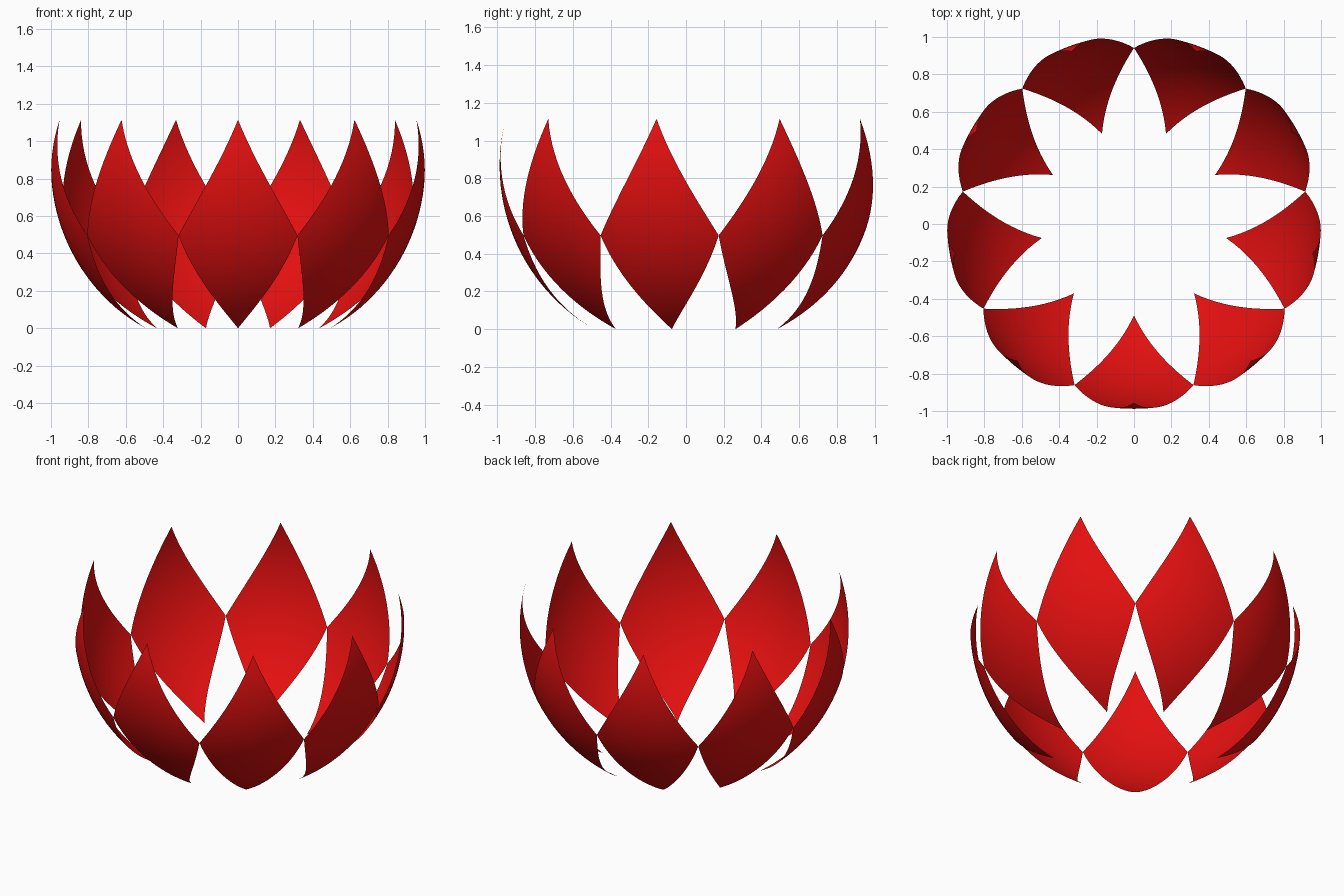
import bpy
import bmesh
import math

if "Cube" in bpy.data.objects:
    bpy.data.objects.remove(bpy.data.objects["Cube"])

PETALS = 9
CENTRE_Z = 0.866          # centre of the unit sphere all petals lie on
CENTRE_Y = 0.012          # centres the odd ring in y
LAT_LOW, LAT_MID, LAT_TOP = (math.asin(z - CENTRE_Z) for z in (0.0, 0.497, 1.115))
HALF = math.pi / PETALS   # half angle where neighbours touch
ROWS, COLS = 14, 14

red = bpy.data.materials.new("petal red")
red.diffuse_color = (0.78, 0.005, 0.005, 1)
red.use_nodes = True
red.node_tree.nodes["Principled BSDF"].inputs["Base Color"].default_value = red.diffuse_color


def half_angle(lat):
    """Half width of a petal at a latitude: rounded below, hollow above."""
    if lat < LAT_MID:
        t, k = (lat - LAT_LOW) / (LAT_MID - LAT_LOW), 0.52
    else:
        t, k = (LAT_TOP - lat) / (LAT_TOP - LAT_MID), -0.27
    return HALF * (t + k * t * (1 - t))


def petal(index):
    """One pointed leaf cut from the sphere."""
    bm = bmesh.new()
    middle = -math.pi / 2 + index * 2 * HALF
    lats = [LAT_LOW + (LAT_MID - LAT_LOW) * i / ROWS for i in range(ROWS)]
    lats += [LAT_MID + (LAT_TOP - LAT_MID) * i / ROWS for i in range(ROWS + 1)]
    grid = []
    for lat in lats:
        row = []
        for c in range(COLS + 1):
            a = middle + half_angle(lat) * (2 * c / COLS - 1)
            row.append(bm.verts.new((math.cos(lat) * math.cos(a),
                                     math.cos(lat) * math.sin(a) + CENTRE_Y,
                                     math.sin(lat) + CENTRE_Z)))
        grid.append(row)
    for low, high in zip(grid, grid[1:]):
        for c in range(COLS):
            bm.faces.new((low[c], low[c + 1], high[c + 1], high[c]))
    # close the two tips to single points
    bmesh.ops.remove_doubles(bm, verts=bm.verts, dist=1e-5)
    for f in bm.faces:
        f.smooth = True
    mesh = bpy.data.meshes.new(f"petal_{index + 1}")
    bm.to_mesh(mesh)
    bm.free()
    mesh.materials.append(red)
    bpy.context.collection.objects.link(bpy.data.objects.new(mesh.name, mesh))


# ring of petals, the first facing front
for i in range(PETALS):
    petal(i)
